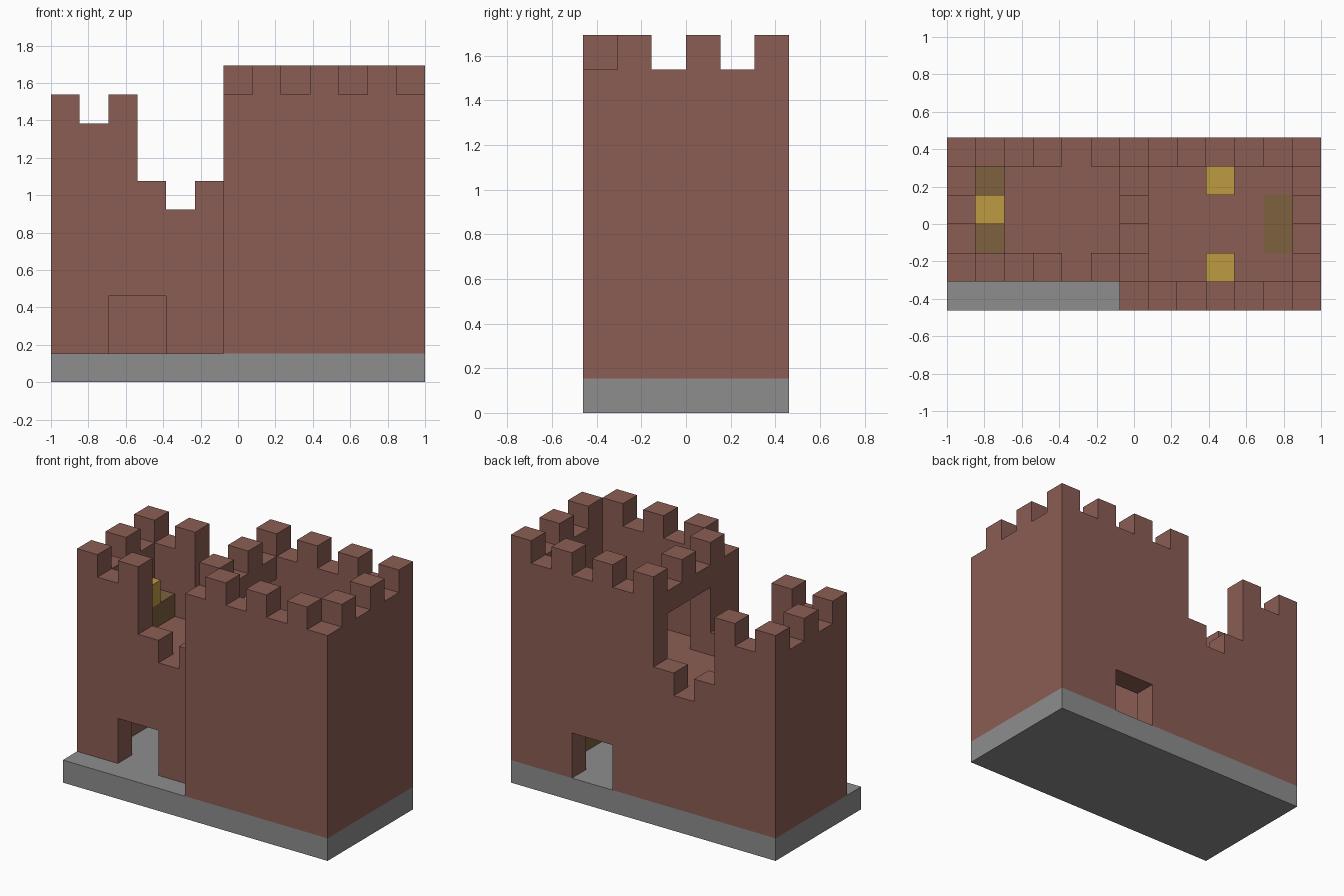
import bpy
import bmesh
from mathutils import Vector

cube = bpy.data.objects.get("Cube")
if cube:
    bpy.data.objects.remove(cube, do_unlink=True)

U = 2 / 13                       # one building block
ORIGIN = Vector((6.5, 3, 0))     # centre of the plan, in blocks


def material(name, color):
    mat = bpy.data.materials.new(name)
    mat.use_nodes = True
    rgba = (*color, 1)
    mat.diffuse_color = rgba
    mat.node_tree.nodes["Principled BSDF"].inputs["Base Color"].default_value = rgba
    return mat


brick = material("brown brick", (0.26, 0.11, 0.088))
stone = material("grey stone", (0.27, 0.27, 0.27))
gold = material("gold", (0.52, 0.33, 0.055))
wood = material("olive wood", (0.205, 0.12, 0.048))


def extrude(name, points, depth, mat):
    """Extrude a flat outline (block units) along the depth vector."""
    bm = bmesh.new()
    face = bm.faces.new([bm.verts.new((Vector(p) - ORIGIN) * U) for p in points])
    new = bmesh.ops.extrude_face_region(bm, geom=[face])["geom"]
    top = [v for v in new if isinstance(v, bmesh.types.BMVert)]
    bmesh.ops.translate(bm, verts=top, vec=Vector(depth) * U)
    bmesh.ops.recalc_face_normals(bm, faces=bm.faces)
    mesh = bpy.data.meshes.new(name)
    bm.to_mesh(mesh)
    bm.free()
    mesh.materials.append(mat)
    obj = bpy.data.objects.new(name, mesh)
    bpy.context.collection.objects.link(obj)
    return obj


def box(name, x, y, z, mat):
    outline = [(x[0], y[0], z[0]), (x[1], y[0], z[0]), (x[1], y[1], z[0]), (x[0], y[1], z[0])]
    extrude(name, outline, (0, 0, z[1] - z[0]), mat)


def wall(name, axis, start, side, tops, bottom=1, door=None):
    """One-block-thick wall with a top height per block and an optional two-high door."""
    end = start + len(tops)
    line = [(start, bottom)]
    for i, h in enumerate(tops):
        for p in ((start + i, h), (start + i + 1, h)):
            if p != line[-1]:
                line.append(p)
    line.append((end, bottom))
    if door:
        a, b = door
        line += [(b, bottom), (b, bottom + 2), (a, bottom + 2), (a, bottom)]
    if axis == "x":
        extrude(name, [(s, side, h) for s, h in line], (0, 1, 0), brick)
    else:
        extrude(name, [(side, s, h) for s, h in line], (1, 0, 0), brick)


# Base and upper floors
box("base_slab", (0, 13), (0, 6), (0, 1), stone)
box("hall_floor", (1, 6), (2, 5), (5, 6), brick)
box("keep_floor", (7, 12), (1, 5), (5, 6), brick)

# Tall keep
wall("keep_front_wall", "x", 6, 0, [10, 11] * 3 + [10])
wall("keep_back_wall", "x", 6, 5, [11, 10] * 3 + [11], door=(8, 10))
wall("keep_side_wall", "y", 1, 12, [11, 10] * 2)
wall("keep_inner_wall", "y", 1, 6, [9, 6, 6, 6])
wall("keep_inner_lintel", "y", 1, 6, [11, 10] * 2, bottom=9)

# Lower hall with stepped walls
steps = [10, 9, 10, 7, 6, 7]
wall("hall_front_wall", "x", 0, 1, steps, door=(2, 4))
wall("hall_back_wall", "x", 0, 5, steps)
wall("hall_side_wall", "y", 2, 0, [9, 10, 9])

# Furnishings
box("hall_bench", (1, 2), (2, 5), (6, 7), wood)
box("hall_gold_block", (1, 2), (3, 4), (7, 8), gold)
box("keep_ladder", (11, 12), (2, 4), (1, 6.05), wood)
for label, y in (("front", 1), ("back", 4)):
    box("keep_gold_block_" + label, (9, 10), (y, y + 1), (6, 7), gold)
